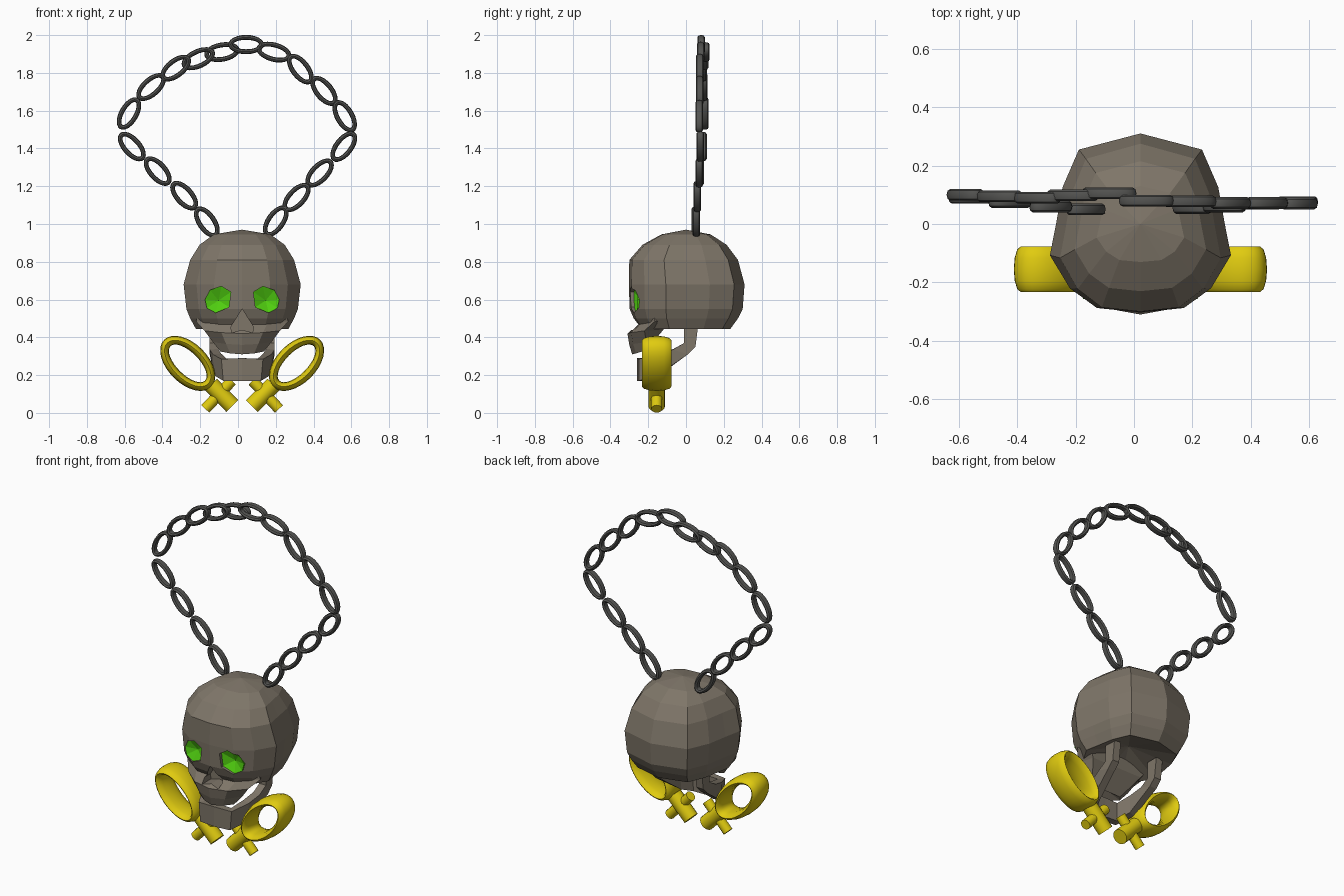
import bpy, bmesh
from math import sin, cos, pi, radians
from mathutils import Vector, Matrix

if "Cube" in bpy.data.objects:
    bpy.data.objects.remove(bpy.data.objects["Cube"])

CX = 0.022  # symmetry plane of skull and keys


def material(name, rgb):
    m = bpy.data.materials.new(name)
    m.diffuse_color = (*rgb, 1)
    m.use_nodes = True
    m.node_tree.nodes["Principled BSDF"].inputs["Base Color"].default_value = m.diffuse_color
    return m


BONE = material("bone", (0.21, 0.18, 0.14))
STEEL = material("dark_steel", (0.09, 0.09, 0.085))
GOLD = material("gold", (0.75, 0.6, 0.005))
GREEN = material("green", (0.08, 0.62, 0.005))


def finish(bm, name, mat=None, smooth=False, loc=(0, 0, 0)):
    bmesh.ops.recalc_face_normals(bm, faces=bm.faces[:])
    me = bpy.data.meshes.new(name)
    bm.to_mesh(me)
    bm.free()
    ob = bpy.data.objects.new(name, me)
    bpy.context.collection.objects.link(ob)
    ob.location = loc
    if mat:
        me.materials.append(mat)
    if smooth:
        bpy.ops.object.select_all(action='DESELECT')
        ob.select_set(True)
        bpy.context.view_layer.objects.active = ob
        bpy.ops.object.shade_smooth_by_angle(angle=radians(40))
    return ob


def mirrored(half):
    return half + [(-p[0], *p[1:]) for p in half[-2:0:-1]]


def loft(bm, rings, closed=False):
    rows = [[bm.verts.new(p) for p in r] for r in rings]
    pairs = list(zip(rows, rows[1:])) + ([(rows[-1], rows[0])] if closed else [])
    for a, b in pairs:
        for i in range(len(a)):
            j = (i + 1) % len(a)
            bm.faces.new((a[i], a[j], b[j], b[i]))
    return rows


def fan(bm, row, tip):
    t = bm.verts.new(tip)
    for i in range(len(row)):
        bm.faces.new((row[i], row[(i + 1) % len(row)], t))


def prism(bm, outline, y0, y1):
    rows = loft(bm, [[(x, y, z) for x, z in outline] for y in (y0, y1)])
    for r in rows:
        bm.faces.new(r)


def oval_ring(bm, mat, a, b, thick, depth, n, m):
    # ring in the xz plane with an elliptical tube section
    rings = []
    for i in range(n):
        t = 2 * pi * i / n
        r = []
        for k in range(m):
            s = 2 * pi * k / m
            o = thick * cos(s)
            r.append(mat @ Vector(((a + o) * cos(t), depth * sin(s), (b + o) * sin(t))))
        rings.append(r)
    loft(bm, rings, True)


def rod(bm, p, q, r, n):
    p, q = Vector(p), Vector(q)
    d = q - p
    rot = d.to_track_quat('Z', 'Y').to_matrix().to_4x4()
    bmesh.ops.create_cone(bm, cap_ends=True, segments=n, radius1=r, radius2=r,
                          depth=d.length, matrix=Matrix.Translation((p + q) / 2) @ rot)


# cranium: one outline scaled through stacked rings (z, front y, back y, half width)
UNIT = [(0, -1), (.48, -.95), (.78, -.73), (1, -.36), (.93, 0), (.86, .4), (.68, .82), (0, 1)]
LEVELS = [(.945, -.13, .13, .15), (.89, -.23, .215, .225), (.81, -.30, .275, .275),
          (.68, -.303, .31, .31), (.55, -.298, .30, .295), (.50, -.28, .275, .275),
          (.445, -.24, .235, .245)]
bm = bmesh.new()
rings = []
for z, yf, yb, w in LEVELS:
    mid, h = (yf + yb) / 2, (yb - yf) / 2
    rings.append(mirrored([(x * w, mid + y * h, z) for x, y in UNIT]))
rows = loft(bm, rings)
fan(bm, rows[0], (0, 0, .97))
fan(bm, rows[-1], (0, -.02, .53))
cranium = finish(bm, "cranium", BONE, loc=(CX, 0, 0))

# upper jaw and cheeks
bm = bmesh.new()
rings = []
for z, yf, yb, w in [(.53, -.27, -.1, .22), (.47, -.255, -.1, .245), (.42, -.31, -.12, .20),
                     (.36, -.30, -.17, .155), (.31, -.285, -.21, .115)]:
    k = min(.09, (yb - yf) * .7)
    rings.append(mirrored([(0, yf, z), (.55 * w, yf + .02, z + .005), (w, yf + k, z + .015),
                           (.85 * w, yb, z + .02), (0, yb, z + .02)]))
rows = loft(bm, rings)
bm.faces.new(rows[0])
fan(bm, rows[-1], (0, -.22, .35))
upper_jaw = finish(bm, "upper_jaw", BONE, loc=(CX, 0, 0))

# eye sockets and nose opening
EYE = [(.06, .64), (.11, .67), (.17, .65), (.197, .6), (.187, .555), (.14, .53), (.07, .56)]
NOSE = [(0, .55), (.06, .455), (.055, .425), (0, .44), (-.055, .425), (-.06, .455)]
bm = bmesh.new()
for s in (1, -1):
    prism(bm, [(s * x, z) for x, z in EYE], -.4, -.2)
prism(bm, NOSE, -.4, -.21)
cutter = finish(bm, "face_cutter", loc=(CX, 0, 0))
cutter.hide_render = True
cutter.hide_viewport = False
cutter.display_type = 'WIRE'
for ob in (cranium, upper_jaw):
    mod = ob.modifiers.new("openings", 'BOOLEAN')
    mod.operation = 'DIFFERENCE'
    mod.solver = 'EXACT'
    mod.object = cutter

# green faceted eyes
for s, side in ((1, "right"), (-1, "left")):
    bm = bmesh.new()
    rim = [(s * x, -.275 + .14 * (x - .06), z) for x, z in EYE]
    back = [(x, -.202, z) for x, y, z in rim]
    rows = loft(bm, [rim, back])
    fan(bm, rows[0], (s * .125, -.235, .595))
    bm.faces.new(rows[1])
    finish(bm, "eye_" + side, GREEN, loc=(CX, 0, 0))

# lower jaw: half strip of bottom/top points, thickened and mirrored
STRIP = [((0, -.26, .17), (0, -.26, .29)), ((.10, -.25, .17), (.11, -.25, .285)),
         ((.15, -.15, .2), (.155, -.15, .31)), ((.172, .01, .31), (.172, -.07, .335)),
         ((.172, .05, .35), (.172, -.01, .37)), ((.172, .065, .47), (.172, -.01, .47))]
bm = bmesh.new()
cols = [[bm.verts.new(p) for p in pair] for pair in STRIP]
for a, b in zip(cols, cols[1:]):
    bm.faces.new((a[0], b[0], b[1], a[1]))
jaw = finish(bm, "lower_jaw", BONE, loc=(CX, 0, 0))
mir = jaw.modifiers.new("mirror", 'MIRROR')
mir.use_clip = True
sol = jaw.modifiers.new("thickness", 'SOLIDIFY')
sol.thickness = .045
sol.offset = 0 if jaw.data.polygons[0].normal.y > 0 else -1

# gold keys: deep oval bow, shaft and crossbar
for s, side in ((1, "right"), (-1, "left")):
    bm = bmesh.new()
    mat = Matrix.Translation((s * .288, -.155, .262)) @ Matrix.Rotation(-s * radians(45), 4, 'Y')
    oval_ring(bm, mat, .153, .082, .024, .078, 32, 12)
    rod(bm, (s * .165, -.155, .15), (s * .052, -.155, .036), .044, 16)
    rod(bm, (s * .055, -.155, .17), (s * .195, -.155, .021), .029, 12)
    finish(bm, "key_" + side, GOLD, True, (CX, 0, 0))

# chain links: x, y, z, tilt in degrees
LINKS = [(-.165, .05, 1.01, -55), (-.285, .06, 1.15, -48), (-.425, .075, 1.28, -48),
         (-.562, .09, 1.41, -48), (-.577, .10, 1.585, 60), (-.46, .095, 1.725, 42),
         (-.33, .09, 1.825, 38), (-.21, .098, 1.875, 25), (-.085, .105, 1.91, 10),
         (.043, .08, 1.95, 0), (.19, .078, 1.91, -15), (.33, .072, 1.82, -52),
         (.455, .072, 1.705, -50), (.565, .07, 1.57, -60), (.56, .075, 1.41, 52),
         (.432, .07, 1.27, 46), (.31, .06, 1.14, 47), (.2, .055, 1.015, 55)]
bm = bmesh.new()
for x, y, z, tilt in LINKS:
    mat = Matrix.Translation((x, y, z)) @ Matrix.Rotation(-radians(tilt), 4, 'Y')
    oval_ring(bm, mat, .082, .038, .013, .02, 24, 8)
finish(bm, "chain", STEEL, True)
